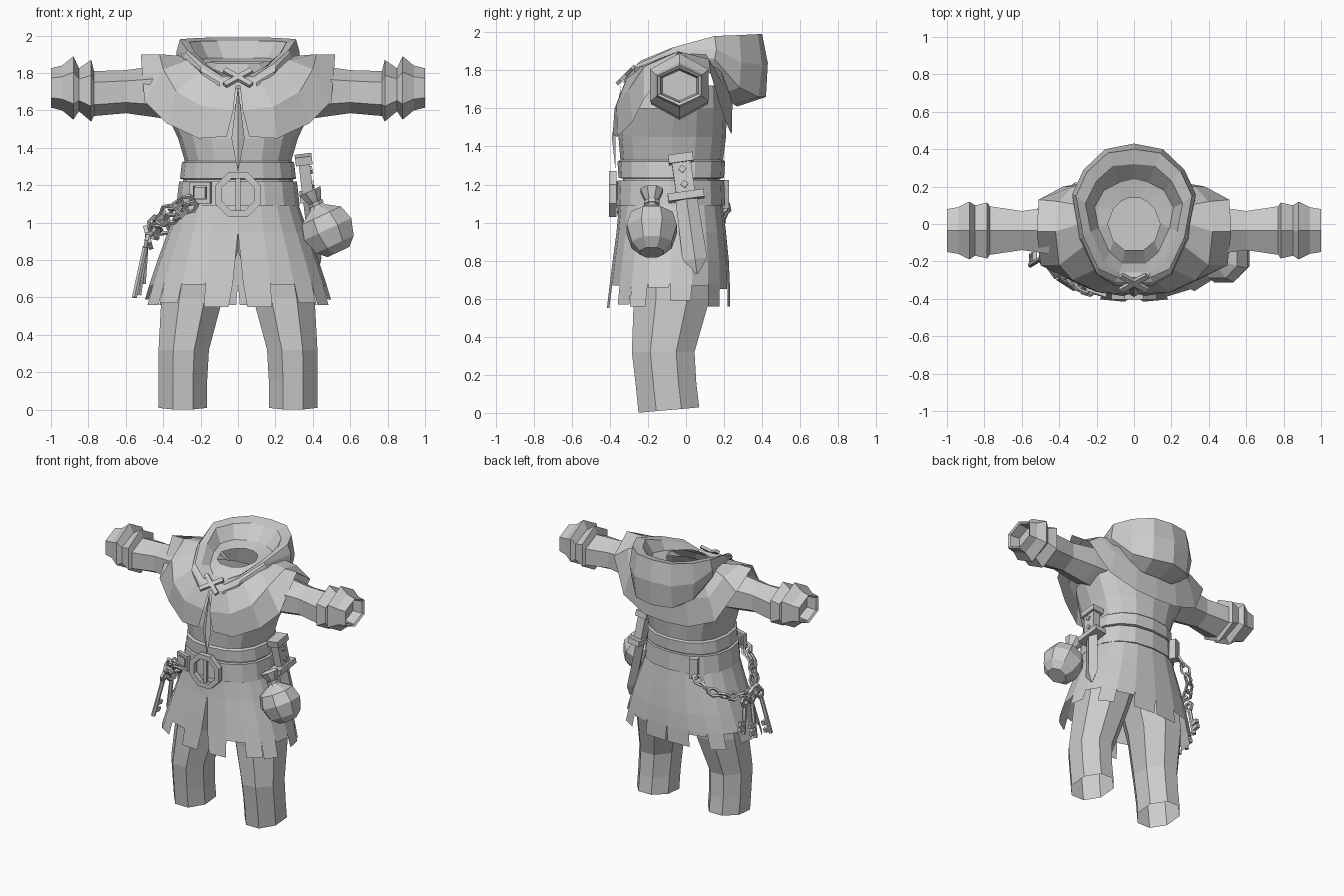
import bpy, bmesh, math
from mathutils import Vector, Matrix

if bpy.data.objects.get("Cube"):
    bpy.data.objects.remove(bpy.data.objects["Cube"])

grey = bpy.data.materials.new("plain_grey")
grey.use_nodes = True
GREY = (0.6, 0.6, 0.6, 1)
grey.diffuse_color = GREY
grey.node_tree.nodes["Principled BSDF"].inputs["Base Color"].default_value = GREY


def finish(name, bm):
    bmesh.ops.recalc_face_normals(bm, faces=bm.faces)
    mesh = bpy.data.meshes.new(name)
    bm.to_mesh(mesh)
    bm.free()
    mesh.materials.append(grey)
    obj = bpy.data.objects.new(name, mesh)
    bpy.context.collection.objects.link(obj)
    return obj


def sheet(name, columns, closed=True, cap=False):
    """Join neighbouring columns of points with quads."""
    bm = bmesh.new()
    grid = [[bm.verts.new(p) for p in column] for column in columns]
    pairs = list(zip(grid, grid[1:]))
    if closed:
        pairs.append((grid[-1], grid[0]))
    for a, b in pairs:
        for i in range(len(a) - 1):
            bm.faces.new((a[i], b[i], b[i + 1], a[i + 1]))
    if cap:
        bm.faces.new([column[0] for column in grid])
        bm.faces.new([column[-1] for column in grid])
    return finish(name, bm)


def mirrored(points):
    return [(-x, y, z) for x, y, z in points]


def body_point(angle, z, rx, front, back, square=0.85):
    """Point on a rounded cross-section; angle 0 faces the front."""
    s, c = math.sin(angle), math.cos(angle)
    x = rx * math.copysign(abs(s) ** square, s)
    y = (front + back) / 2 - (back - front) / 2 * math.copysign(abs(c) ** square, c)
    return (x, y, z)


def tube(name, rows, sides=16, cap=False):
    """Upright body of stacked rows (z, half width, front, back)."""
    angles = [2 * math.pi * i / sides for i in range(sides)]
    return sheet(name, [[body_point(a, *row) for row in rows] for a in angles], cap=cap)


def solid(name, centre, size, turn=Matrix(), sides=0):
    """Box, or a drum when sides is given, turned about its centre."""
    bm = bmesh.new()
    if sides:
        bmesh.ops.create_cone(bm, cap_ends=True, segments=sides, radius1=0.5, radius2=0.5, depth=1)
    else:
        bmesh.ops.create_cube(bm, size=1)
    place = Matrix.Translation(centre) @ turn @ Matrix.Diagonal((*size, 1))
    bmesh.ops.transform(bm, matrix=place, verts=bm.verts)
    return finish(name, bm)


def ring(name, centre, turn, radius, thick, stretch=1.0, sides=8, section=4):
    """Faceted ring lying in its local xy plane."""
    columns = []
    for i in range(sides):
        a = 2 * math.pi * (i + 0.5) / sides
        column = []
        for j in range(section + 1):
            b = 2 * math.pi * (j + 0.5) / section
            r = radius + thick * math.cos(b)
            local = Vector((r * math.cos(a) * stretch, r * math.sin(a), thick * math.sin(b)))
            column.append(Vector(centre) + turn @ local)
        columns.append(column)
    return sheet(name, columns)


def rot(degrees, axis):
    return Matrix.Rotation(math.radians(degrees), 4, axis)


# Jacket with its lower band
tube("jacket", [(1.23, .29, -.33, .18), (1.235, .31, -.355, .2), (1.32, .3, -.36, .205),
                (1.33, .285, -.345, .195), (1.45, .32, -.355, .21), (1.6, .39, -.34, .215),
                (1.72, .36, -.27, .2)])

# Belt and upper hip
tube("belt", [(1.09, .31, -.34, .18), (1.09, .33, -.365, .205), (1.22, .315, -.36, .2), (1.22, .29, -.33, .18)])
tube("waist", [(1.08, .31, -.345, .185), (1.25, .29, -.33, .175)], cap=True)

# Skirt, split at the front, with ragged tabs
SKIRT = [(1.12, .315, -.35, .19), (.95, .375, -.365, .21), (.8, .43, -.385, .225), (.68, .47, -.4, .23)]
COUNT = 20


def skirt_point(i, row, shift=0.0):
    angle = 2 * math.pi * (i + shift) / COUNT
    x, y, z = body_point(angle, *row)
    gap = max(0, .95 - z) * .1
    return (x + (gap if i + shift < .1 else -gap if i + shift > COUNT - .1 else 0), y, z)


sheet("skirt", [[skirt_point(i, row) for row in SKIRT] for i in range(COUNT + 1)], closed=False)
DROPS = [.13, .01, .11, .12, .02, .09, .01, .12, .03, .12]
for i in range(COUNT):
    drop = DROPS[i if i < len(DROPS) else COUNT - 1 - i]
    hem = (.68 - drop, .47 + drop * .3, -.4 - drop * .12, .23)
    sheet("skirt_tab", [[skirt_point(i, SKIRT[-1]), skirt_point(i, hem, .03)],
                        [skirt_point(i + 1, SKIRT[-1]), skirt_point(i + 1, hem, -.03)]], closed=False)

# Shoulder cape: columns of (neck, middle, hem) from front to back
CAPE = [
    [(.01, -.32, 1.74), (.025, -.375, 1.6), (.06, -.385, 1.46)],
    [(.12, -.31, 1.76), (.19, -.365, 1.62), (.21, -.36, 1.45)],
    [(.2, -.24, 1.82), (.33, -.3, 1.7), (.38, -.28, 1.53)],
    [(.27, -.12, 1.87), (.4, -.22, 1.82), (.5, -.22, 1.65)],
    [(.29, 0, 1.89), (.42, -.04, 1.9), (.52, -.04, 1.9)],
    [(.29, .1, 1.89), (.4, .12, 1.86), (.51, .13, 1.78)],
    [(.24, .17, 1.87), (.33, .2, 1.72), (.38, .2, 1.55)],
    [(.12, .2, 1.84), (.17, .235, 1.68), (.18, .235, 1.47)],
    [(0, .21, 1.84), (0, .245, 1.68), (0, .24, 1.46)],
]
sheet("shoulder_cape", CAPE + [mirrored(c) for c in CAPE[-2::-1]], closed=False)

# Lowered hood: columns of (base, low bulge, high bulge, outer rim, inner rim, lining, neck)
HOOD = [
    [(.1, -.33, 1.73), (.1, -.325, 1.75), (.1, -.31, 1.77), (.09, -.285, 1.785), (.08, -.26, 1.78), (.06, -.21, 1.79),
     (.05, -.14, 1.85)],
    [(.19, -.27, 1.79), (.2, -.27, 1.81), (.2, -.26, 1.83), (.19, -.24, 1.85), (.16, -.21, 1.84), (.13, -.15, 1.82),
     (.11, -.09, 1.85)],
    [(.28, -.08, 1.86), (.29, -.08, 1.88), (.28, -.08, 1.91), (.27, -.07, 1.92), (.23, -.04, 1.91), (.19, -.02, 1.85),
     (.14, 0, 1.86)],
    [(.3, .12, 1.81), (.33, .15, 1.86), (.33, .16, 1.91), (.31, .15, 1.98), (.26, .11, 1.965), (.21, .09, 1.87),
     (.11, .08, 1.86)],
    [(.21, .2, 1.68), (.25, .28, 1.71), (.27, .29, 1.84), (.25, .28, 1.985), (.2, .23, 1.97), (.16, .18, 1.88),
     (.07, .12, 1.86)],
    [(.12, .25, 1.62), (.15, .38, 1.66), (.155, .4, 1.83), (.14, .38, 1.99), (.11, .31, 1.97), (.08, .22, 1.88),
     (.03, .14, 1.86)],
    [(0, .27, 1.61), (0, .42, 1.66), (0, .43, 1.84), (0, .4, 1.99), (0, .32, 1.97), (0, .24, 1.88), (0, .14, 1.86)],
]
sheet("hood", HOOD[::-1] + [mirrored(c) for c in HOOD[:-1]])

# Front opening flap and crossed lace
sheet("front_flap", [[(-.035, -.37, 1.45), (0, -.37, 1.27)], [(0, -.34, 1.73), (0, -.39, 1.45)],
                     [(.035, -.37, 1.45), (0, -.37, 1.27)]], closed=False)
for side in (1, -1):
    solid("lace", (0, -.315, 1.775), (.18, .02, .03), rot(-45, 'X') @ rot(38 * side, 'Y'))

# Trouser legs and sleeves
SLEEVE = [(.3, 1.7, .15, .14), (.42, 1.7, .14, .13), (.6, 1.7, .115, .105), (.77, 1.69, .12, .13),
          (.785, 1.705, .165, .15), (.85, 1.71, .115, .135), (.88, 1.72, .17, .155), (.94, 1.72, .12, .125),
          (1, 1.72, .105, .115), (.99, 1.72, .09, .1), (.92, 1.72, .08, .09)]
LEG = [(0, .295, -.09, .13, .16), (.15, .295, -.105, .13, .16), (.32, .29, -.12, .135, .165),
       (.6, .245, -.075, .165, .2), (.85, .19, -.07, .19, .22), (1.1, .15, -.07, .15, .2)]
for side, label in ((1, "left"), (-1, "right")):
    columns = []
    for i in range(6):
        a = math.pi * i / 3
        columns.append([(side * x, -.035 + ry * 1.15 * math.sin(a), z + rz * math.cos(a)) for x, z, rz, ry in SLEEVE])
    sheet(label + "_sleeve", columns, cap=True)
    columns = []
    for i in range(8):
        a = math.pi * (i + .5) / 4
        columns.append([(side * (cx + 1.08 * rx * math.cos(a)), cy + 1.08 * ry * math.sin(a),
                         z + (.015 * (1 + math.sin(a)) if z == 0 else 0)) for z, cx, cy, rx, ry in LEG])
    sheet(label + "_trouser_leg", columns)

# Belt buckle, with prong
upright = rot(90, 'X')
ring("buckle", (0, -.385, 1.15), upright, .112, .027)
solid("buckle_prong", (0, -.385, 1.15), (.025, .02, .2))

# Chain clips at the front and back of the belt
ring("front_clip", (-.2, -.36, 1.16), rot(-18, 'Z') @ upright, .066, .02, sides=4)
solid("front_clip_stud", (-.2, -.355, 1.16), (.06, .04, .06), rot(-18, 'Z'))
solid("back_clip", (-.2, .19, 1.15), (.06, .05, .15), rot(25, 'Z'))


# Chains meeting at the key ring
def chain(name, path):
    points = [Vector(p) for p in path]
    step = 0
    for a, b in zip(points, points[1:]):
        count = max(1, round((b - a).length / .065))
        aim = (b - a).to_track_quat('X', 'Z').to_matrix().to_4x4()
        for k in range(count):
            spin = rot(45 + 90 * (step % 2), 'X')
            ring(name, a.lerp(b, (k + .5) / count), aim @ spin, .029, .011, 1.5, 6)
            step += 1


HUB = (-.48, -.12, .92)
chain("front_chain", [(-.23, -.37, 1.1), (-.33, -.31, 1.03), (-.43, -.22, .99), HUB])
chain("upper_chain", [(-.25, -.36, 1.13), (-.36, -.28, 1.08), (-.44, -.17, 1.02), HUB])
chain("back_chain", [(-.22, .21, 1.1), (-.32, .19, 1.01), (-.42, .09, .95), HUB])
ring("key_ring", HUB, rot(75, 'Y'), .06, .016)

# Keys
for y, lean, length in ((-.18, 12, .28), (-.08, 8, .26), (0, 4, .2)):
    turn = rot(lean, 'Y') @ rot((y + .1) * 90, 'X')
    top = Vector((-.49, y, .9))
    along = turn @ Vector((0, 0, -1))
    ring("key_bow", top, turn @ rot(90, 'Y'), .032, .013, sides=6)
    solid("key_shaft", top + along * (length / 2 + .03), (.03, .03, length), turn, sides=6)
    for k in (.95, .75):
        solid("key_tooth", top + along * length * k + turn @ Vector((0, .03, 0)), (.025, .05, .03), turn)

# Money pouch, tilted against the hip
TILT = rot(-25, 'Y')
BALL = Vector((.48, -.18, .965))
POUCH = [(-.135, .07), (-.09, .12), (0, .15), (.08, .125), (.125, .05), (.15, .03), (.175, .045), (.225, .068), (.2, .02)]
columns = []
for i in range(8):
    a = math.pi * (i + .5) / 4
    columns.append([BALL + TILT @ Vector((r * math.cos(a), r * .95 * math.sin(a), z)) for z, r in POUCH])
sheet("pouch", columns, cap=True)
ring("pouch_cord", BALL + TILT @ Vector((0, 0, .15)), TILT, .036, .012)

# Dagger hanging at the left hip
HANG = rot(-7, 'Y') @ rot(8, 'X')
GUARD = Vector((.375, 0, 1.14))


def dagger_part(name, height, size):
    return solid(name, GUARD + HANG @ Vector((0, 0, height)), size, HANG)


dagger_part("dagger_guard", 0, (.09, .19, .04))
dagger_part("dagger_grip", .1, (.06, .1, .18))
dagger_part("dagger_pommel", .2, (.09, .13, .045))
for height in (.06, .14):
    solid("grip_stud", GUARD + HANG @ Vector((.03, 0, height)), (.02, .03, .03), HANG @ rot(45, 'X'))
BLADE = [(-.02, .058), (-.34, .065), (-.415, .008)]
sheet("dagger_blade", [[GUARD + HANG @ Vector((x * min(1, w * 20), y * w, z)) for z, w in BLADE]
                       for x, y in ((.03, 0), (0, 1), (-.03, 0), (0, -1))], cap=True)
